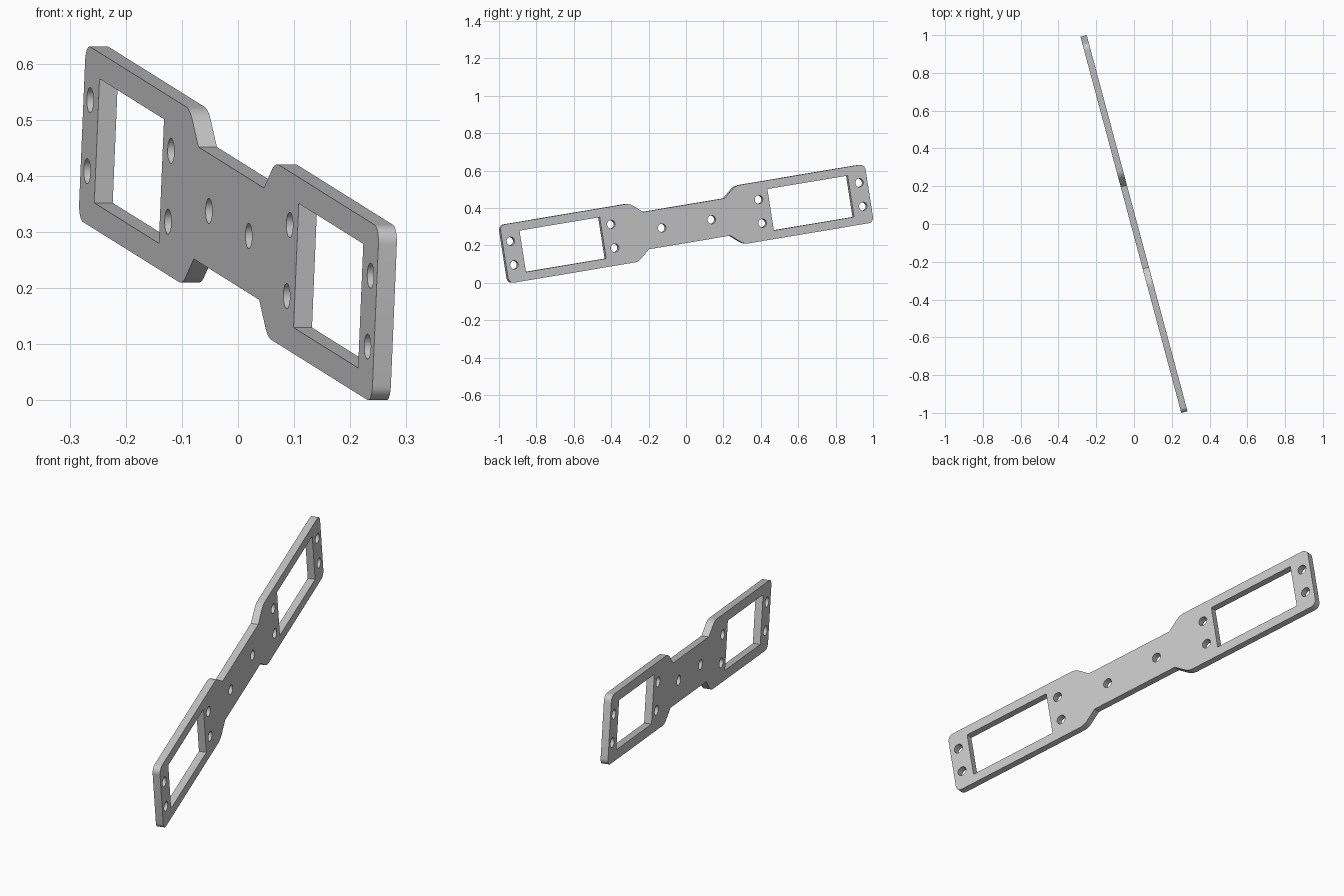
import bpy, bmesh
from math import sin, cos, pi, radians
from mathutils import Matrix, Vector

cube = bpy.data.objects.get("Cube")
if cube:
    bpy.data.objects.remove(cube, do_unlink=True)

THICKNESS = 0.034
HOLE_RADIUS = 0.0225


def fillet(prev, corner, nxt, radius, steps=8):
    """Points of an arc that rounds one corner of an outline."""
    p, c, n = Vector(prev), Vector(corner), Vector(nxt)
    a, b = (p - c).normalized(), (n - c).normalized()
    half = a.angle(b) / 2
    centre = c + (a + b).normalized() * radius / sin(half)
    tangent = radius * cos(half) / sin(half)
    start = (c + a * tangent - centre).normalized()
    end = (c + b * tangent - centre).normalized()
    return [centre + start.slerp(end, i / steps) * radius for i in range(steps + 1)]


def circle(x, y, radius, count=32):
    return [(x + radius * cos(2 * pi * i / count),
             y + radius * sin(2 * pi * i / count)) for i in range(count)]


def rectangle(x0, x1, y):
    return [(x0, -y), (x1, -y), (x1, y), (x0, y)]


# Outline: one quarter (x, y, fillet radius), mirrored to all four
quarter = [(1.023, 0.158, 0.03), (0.297, 0.158, 0.07), (0.228, 0.101, 0)]
right_top = quarter
left_top = [(-x, y, r) for x, y, r in reversed(quarter)]
left_bottom = [(-x, -y, r) for x, y, r in quarter]
right_bottom = [(x, -y, r) for x, y, r in reversed(quarter)]
corners = right_top + left_top + left_bottom + right_bottom

outline = []
for i, (x, y, r) in enumerate(corners):
    if r:
        before, after = corners[i - 1][:2], corners[(i + 1) % len(corners)][:2]
        outline += fillet(before, (x, y), after, r)
    else:
        outline.append((x, y))

# Windows and screw holes, the same on both ends
loops = [outline]
for side in (-1, 1):
    loops.append(rectangle(side * 0.47, side * 0.92, 0.112))
    loops.append(circle(side * 0.139, 0, HOLE_RADIUS))
    for x in (0.414, 0.978):
        for y in (-0.064, 0.064):
            loops.append(circle(side * x, y, HOLE_RADIUS))

# Fill the flat shape and give it thickness
bm = bmesh.new()
edges = []
for loop in loops:
    verts = [bm.verts.new((p[0], p[1], -THICKNESS / 2)) for p in loop]
    edges += [bm.edges.new((verts[i - 1], verts[i])) for i in range(len(verts))]
bmesh.ops.triangle_fill(bm, use_beauty=True, edges=edges, normal=(0, 0, 1))
extruded = bmesh.ops.extrude_face_region(bm, geom=bm.faces[:], use_keep_orig=True)
top = [g for g in extruded["geom"] if isinstance(g, bmesh.types.BMVert)]
bmesh.ops.translate(bm, verts=top, vec=(0, 0, THICKNESS))
bmesh.ops.recalc_face_normals(bm, faces=bm.faces[:])

# Stand the plate on edge, tilted and turned, resting on the ground
bm.transform(Matrix.Rotation(radians(105), 4, 'Z')
             @ Matrix.Rotation(radians(90), 4, 'X')
             @ Matrix.Rotation(radians(9.2), 4, 'Z'))
lowest = min(v.co.z for v in bm.verts)
bmesh.ops.translate(bm, verts=bm.verts[:], vec=(0, 0, -lowest))

mesh = bpy.data.meshes.new("mounting_plate")
bm.to_mesh(mesh)
bm.free()
plate = bpy.data.objects.new("mounting_plate", mesh)
bpy.context.collection.objects.link(plate)

# Plain grey
grey = bpy.data.materials.new("grey")
grey.use_nodes = True
colour = (0.58, 0.58, 0.58, 1)
grey.diffuse_color = colour
grey.node_tree.nodes["Principled BSDF"].inputs["Base Color"].default_value = colour
mesh.materials.append(grey)

bpy.ops.object.select_all(action='DESELECT')
plate.select_set(True)
bpy.context.view_layer.objects.active = plate
bpy.ops.object.shade_smooth_by_angle(angle=radians(30))
